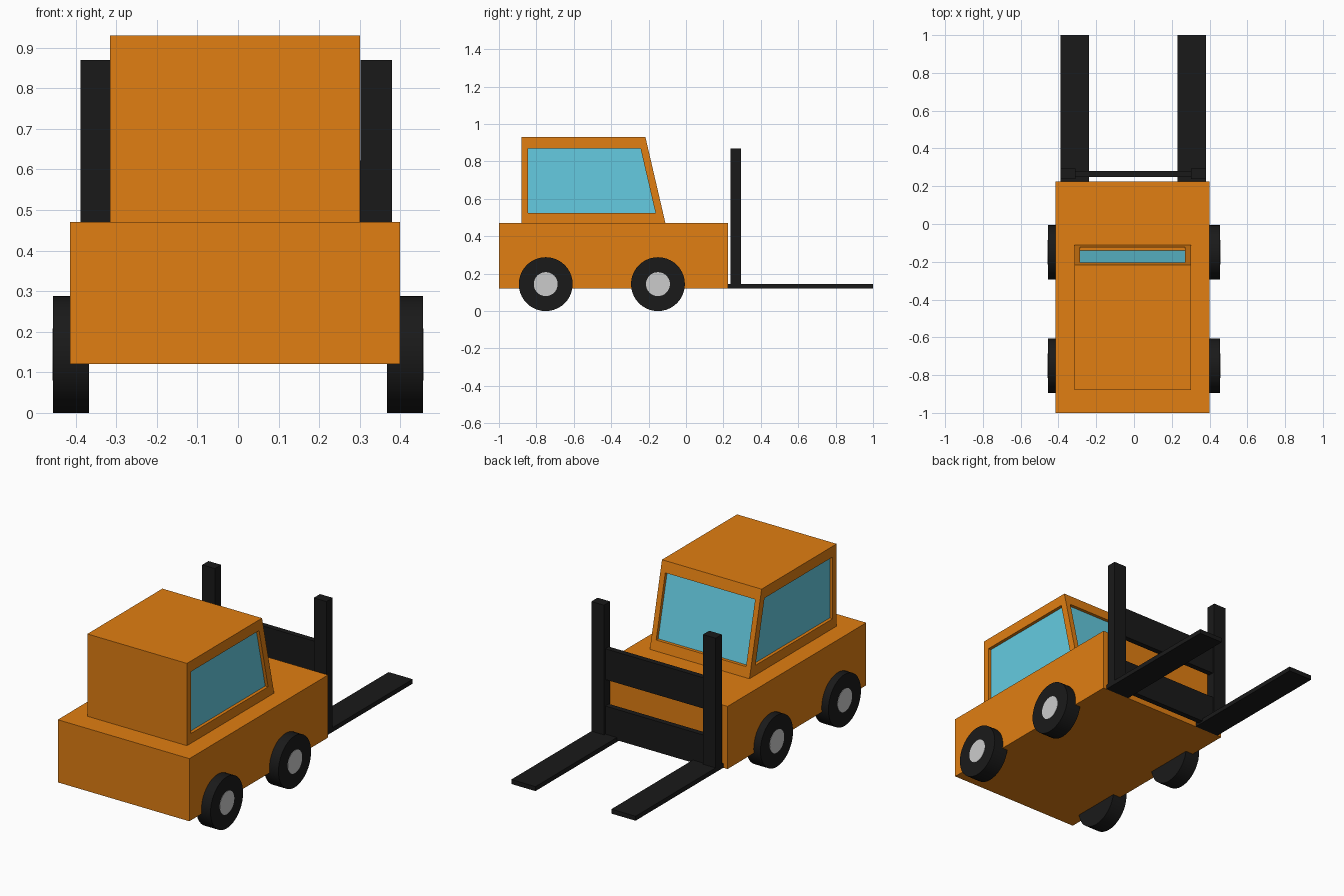
import bpy, bmesh, math
from mathutils import Matrix

if "Cube" in bpy.data.objects:
    bpy.data.objects.remove(bpy.data.objects["Cube"])


def material(name, rgb):
    m = bpy.data.materials.new(name)
    m.diffuse_color = (*rgb, 1)
    m.use_nodes = True
    m.node_tree.nodes["Principled BSDF"].inputs["Base Color"].default_value = m.diffuse_color
    return m


ORANGE = material("orange_paint", (0.75, 0.21, 0.006))
GLASS = material("blue_glass", (0.13, 0.6, 0.75))
BLACK = material("black_steel", (0.01, 0.01, 0.01))


def add(name, bm, mat):
    bmesh.ops.recalc_face_normals(bm, faces=bm.faces)
    me = bpy.data.meshes.new(name)
    bm.to_mesh(me)
    bm.free()
    ob = bpy.data.objects.new(name, me)
    bpy.context.collection.objects.link(ob)
    if mat:
        me.materials.append(mat)
    return ob


def prism(name, profile, x0, x1, mat=None):
    """Extrude a (y, z) profile from x0 to x1."""
    bm = bmesh.new()
    face = bm.faces.new([bm.verts.new((x0, y, z)) for y, z in profile])
    ext = bmesh.ops.extrude_face_region(bm, geom=[face])["geom"]
    for v in ext:
        if isinstance(v, bmesh.types.BMVert):
            v.co.x = x1
    return add(name, bm, mat)


def box(name, x0, x1, y0, y1, z0, z1, mat):
    return prism(name, [(y0, z0), (y1, z0), (y1, z1), (y0, z1)], x0, x1, mat)


def disc(name, x0, x1, y, z, r, mat=None):
    bm = bmesh.new()
    mtx = Matrix.Translation(((x0 + x1) / 2, y, z)) @ Matrix.Rotation(math.pi / 2, 4, 'Y')
    bmesh.ops.create_cone(bm, cap_ends=True, segments=40, radius1=r, radius2=r,
                          depth=abs(x1 - x0), matrix=mtx)
    ob = add(name, bm, mat)
    bpy.ops.object.select_all(action='DESELECT')
    bpy.context.view_layer.objects.active = ob
    ob.select_set(True)
    bpy.ops.object.shade_smooth_by_angle()


def cut(target, cutter):
    cutter.hide_render = True
    cutter.hide_viewport = True
    cutter.display_type = 'WIRE'
    mod = target.modifiers.new(cutter.name, 'BOOLEAN')
    mod.operation = 'DIFFERENCE'
    mod.solver = 'EXACT'
    mod.object = cutter


# Chassis and cabin with a sloping windscreen
CX = -0.0075
box("body", CX - 0.407, CX + 0.407, -1, 0.225, 0.12, 0.47, ORANGE)
HALF, DEPTH = 0.308, 0.02
cabin = prism("cabin", [(-0.88, 0.47), (-0.11, 0.47), (-0.217, 0.93), (-0.88, 0.93)],
              CX - HALF, CX + HALF, ORANGE)

# Side windows set into the cabin
side_pane = [(-0.845, 0.525), (-0.163, 0.525), (-0.243, 0.87), (-0.845, 0.87)]
for s, side in ((1, "right"), (-1, "left")):
    inner = CX + s * (HALF - DEPTH)
    cut(cabin, prism(f"{side}_window_cutter", side_pane, inner, CX + s * 0.4))
    prism(f"{side}_window", side_pane, inner - s * 0.004, inner + s * 0.002, GLASS)


# Windscreen set into the slope
def slope_y(z):
    return -0.11 - (z - 0.47) * 0.107 / 0.46


def slab(near, far):
    return [(slope_y(0.525) + near, 0.525), (slope_y(0.525) + far, 0.525),
            (slope_y(0.87) + far, 0.87), (slope_y(0.87) + near, 0.87)]


cut(cabin, prism("windscreen_cutter", slab(-DEPTH, 0.1), CX - 0.278, CX + 0.278))
prism("windscreen", slab(-DEPTH - 0.004, -DEPTH + 0.002), CX - 0.278, CX + 0.278, GLASS)

# Wheels with grey hubs
for s, side in ((1, "right"), (-1, "left")):
    for y, end in ((-0.75, "rear"), (-0.15, "fork_end")):
        disc(f"{side}_{end}_tyre", s * 0.367, s * 0.456, y, 0.144, 0.144, BLACK)
        disc(f"{side}_{end}_hub", s * 0.42, s * 0.4575, y, 0.144, 0.064)

# Mast posts and forks
MX = -0.004
for s, side in ((1, "right"), (-1, "left")):
    box(f"{side}_mast_post", MX + s * 0.306, MX + s * 0.384, 0.238, 0.293, 0.13, 0.87, BLACK)
    box(f"{side}_fork", MX + s * 0.235, MX + s * 0.384, 0.225, 1, 0.12, 0.145, BLACK)

# Crossbars between the posts
for name, z in (("lower_crossbar", 0.13), ("upper_crossbar", 0.45)):
    box(name, MX - 0.31, MX + 0.31, 0.25, 0.281, z, z + 0.172, BLACK)
